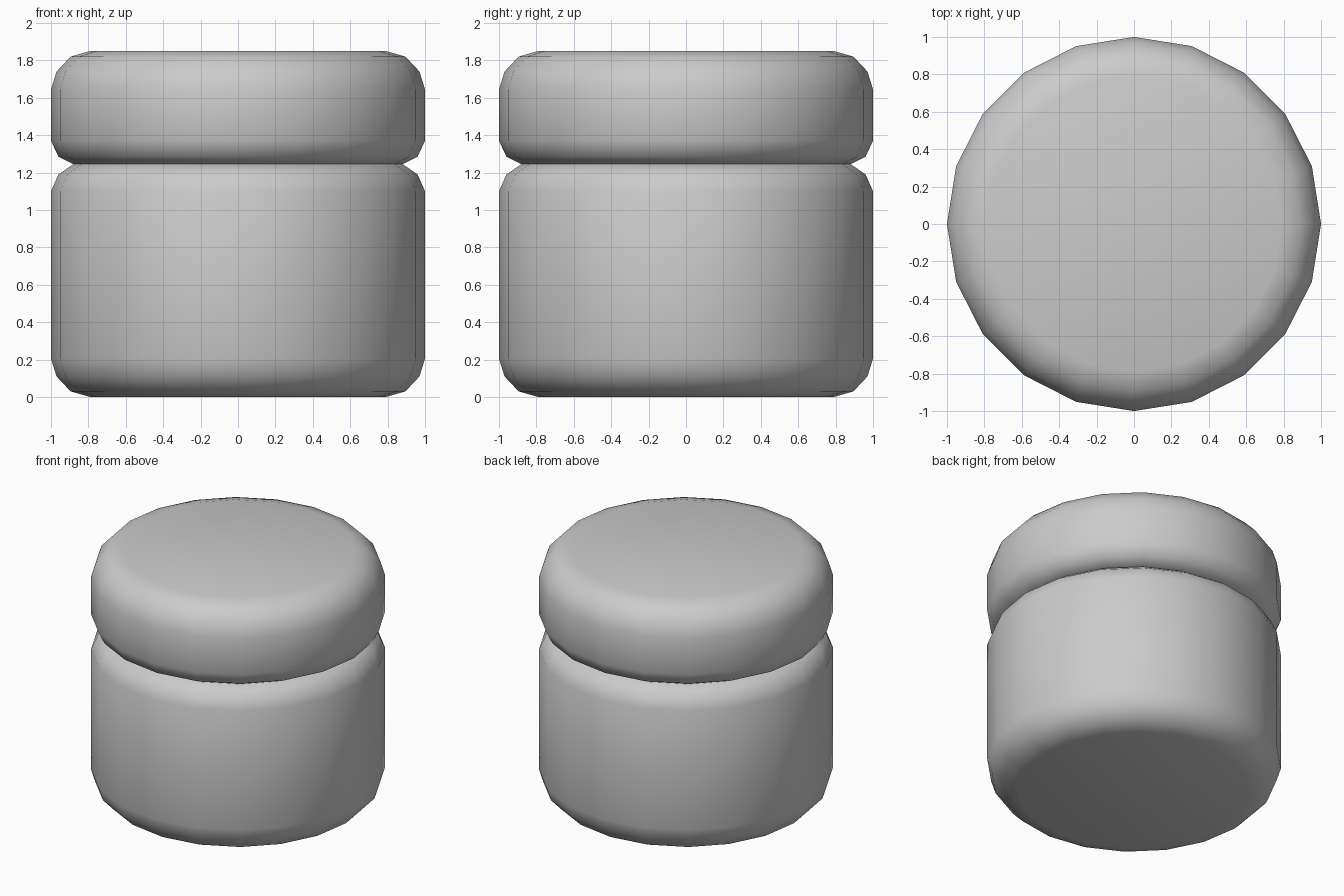
import bpy, bmesh
from math import cos, sin, pi, radians

if "Cube" in bpy.data.objects:
    bpy.data.objects.remove(bpy.data.objects["Cube"])

SIDES = 20

def turned(name, profile):
    """Closed round solid from (radius, height) rings, bottom to top."""
    bm = bmesh.new()
    rings = [[bm.verts.new((r * cos(2 * pi * i / SIDES), r * sin(2 * pi * i / SIDES), z))
              for i in range(SIDES)] for r, z in profile]
    for a, b in zip(rings, rings[1:]):
        for i in range(SIDES):
            j = (i + 1) % SIDES
            bm.faces.new((a[i], a[j], b[j], b[i]))
    bm.faces.new(rings[0][::-1])
    bm.faces.new(rings[-1])
    mesh = bpy.data.meshes.new(name)
    bm.to_mesh(mesh)
    bm.free()
    obj = bpy.data.objects.new(name, mesh)
    bpy.context.collection.objects.link(obj)
    bpy.ops.object.select_all(action='DESELECT')
    obj.select_set(True)
    bpy.context.view_layer.objects.active = obj
    bpy.ops.object.shade_smooth_by_angle(angle=radians(50))
    return obj

# Jar body with a rounded base and shoulder
turned("jar_body", [(0.79, 0), (0.895, 0.03), (0.97, 0.11), (1, 0.205),
                    (1, 1.10), (0.96, 1.19), (0.88, 1.245)])

# Lid with a soft upper edge and a smaller lower bevel
turned("lid", [(0.88, 1.245), (0.96, 1.285), (1, 1.37),
               (1, 1.645), (0.97, 1.74), (0.895, 1.82), (0.79, 1.85)])
